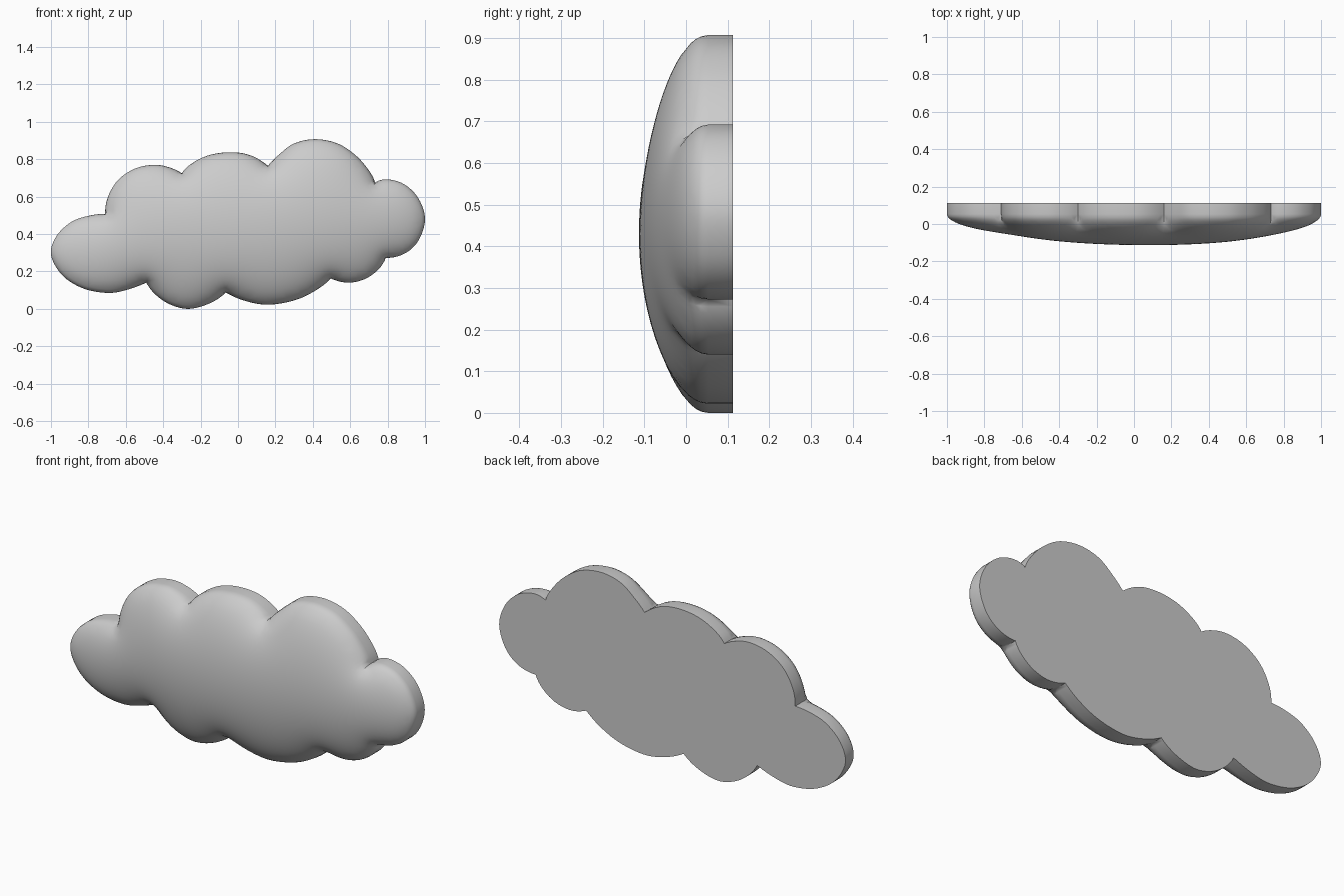
import bpy, bmesh, math
from mathutils import Vector
from mathutils.geometry import delaunay_2d_cdt

if "Cube" in bpy.data.objects:
    bpy.data.objects.remove(bpy.data.objects["Cube"])

BACK, RIM, DEPTH = 0.113, 0.053, 0.166   # back plane, start of bulge, bulge depth

# Cloud outline (x, z), clockwise: each lobe runs from the previous cusp to its last point
lobes = [
    [(-.60, .10), (-.70, .085), (-.83, .11), (-.94, .18), (-1.0, .29), (-.97, .39), (-.89, .465), (-.80, .497), (-.71, .508)],
    [(-.695, .60), (-.64, .69), (-.55, .75), (-.45, .77), (-.37, .757), (-.30, .725)],
    [(-.25, .775), (-.16, .82), (-.05, .837), (.06, .823), (.16, .765)],
    [(.22, .825), (.30, .884), (.41, .907), (.53, .885), (.63, .82), (.70, .74), (.733, .675)],
    [(.80, .692), (.89, .665), (.965, .59), (1.0, .48), (.965, .365), (.89, .295), (.79, .272)],
    [(.75, .21), (.68, .16), (.59, .14), (.497, .162)],
    [(.41, .095), (.30, .045), (.16, .022), (.04, .042), (-.065, .087)],
    [(-.15, .03), (-.26, .0), (-.36, .022), (-.44, .075), (-.49, .14)],
]


def spline(pts, step=0.018):
    """Catmull-Rom through pts, evenly sampled, without the end point."""
    p = [Vector(q) for q in pts]
    p = [3 * p[0] - 3 * p[1] + p[2]] + p + [3 * p[-1] - 3 * p[-2] + p[-3]]
    out = []
    for a, b, c, d in zip(p, p[1:], p[2:], p[3:]):
        n = max(2, round((c - b).length / step))
        for i in range(n):
            t = i / n
            out.append(0.5 * (2 * b + (c - a) * t + (2 * a - 5 * b + 4 * c - d) * t * t
                              + (3 * b - a - 3 * c + d) * t ** 3))
    return out


outline, cusp = [], lobes[-1][-1]
for lobe in lobes:
    outline += spline([cusp] + lobe)
    cusp = lobe[-1]
n = len(outline)

# Sample points: outline, tight inset rings near the rim, regular grid inside
points = list(outline)
for off in (0.003, 0.009, 0.019):
    for i in range(n):
        t = (outline[(i + 1) % n] - outline[i - 1]).normalized()
        points.append(outline[i] + Vector((t.y, -t.x)) * off)
G = 0.022
for r in range(int(0.92 / G)):
    for c in range(int(2 / G) + 1):
        q = Vector((-1 + (c + 0.5 * (r % 2)) * G, r * G))
        if min((q - o).length_squared for o in outline) > 0.031 ** 2:
            points.append(q)
loop = [(i, (i + 1) % n) for i in range(n)]
flat, _, tris, *_ = delaunay_2d_cdt(points, loop, [list(range(n))], 1, 1e-6)

bm = bmesh.new()
verts = [bm.verts.new((p.x, RIM, p.y)) for p in flat]
for t in tris:
    bm.faces.new([verts[i] for i in t])
bmesh.ops.delete(bm, geom=[v for v in bm.verts if not v.link_faces], context='VERTS')
bm.verts.index_update()
verts = list(bm.verts)

# Inflate the front like a pressed membrane: Poisson solve, then square root
m = len(verts)
area, weights = [0.0] * m, [{} for _ in range(m)]
for f in bm.faces:
    a = f.calc_area()
    for k in range(3):
        v, i, j = f.verts[k], f.verts[(k + 1) % 3], f.verts[(k + 2) % 3]
        area[v.index] += a / 3
        w = (i.co - v.co).dot(j.co - v.co) / (4 * max(a, 1e-9))
        for p, q in ((i.index, j.index), (j.index, i.index)):
            weights[p][q] = weights[p].get(q, 0) + w
rows = [(v.index, area[v.index], sum(weights[v.index].values()), list(weights[v.index].items()))
        for v in verts if not v.is_boundary]
u = [0.0] * m
for _ in range(260):
    for i, a, total, row in rows:
        s = a
        for j, w in row:
            s += w * u[j]
        u[i] += 1.88 * (s / total - u[i])
top = max(u)
for v in verts:
    v.co.y = RIM - DEPTH * math.sqrt(max(u[v.index], 0) / top)

# Straight side wall and flat back
rim = [e for e in bm.edges if e.is_boundary]
ext = bmesh.ops.extrude_edge_only(bm, edges=rim)["geom"]
for v in ext:
    if isinstance(v, bmesh.types.BMVert):
        v.co.y = BACK
bmesh.ops.contextual_create(bm, geom=[e for e in ext if isinstance(e, bmesh.types.BMEdge) and e.is_boundary])
bmesh.ops.recalc_face_normals(bm, faces=bm.faces)

mesh = bpy.data.meshes.new("cloud")
bm.to_mesh(mesh)
bm.free()
cloud = bpy.data.objects.new("cloud", mesh)
bpy.context.collection.objects.link(cloud)
bpy.context.view_layer.objects.active = cloud
cloud.select_set(True)
bpy.ops.object.shade_smooth_by_angle(angle=math.radians(40))
